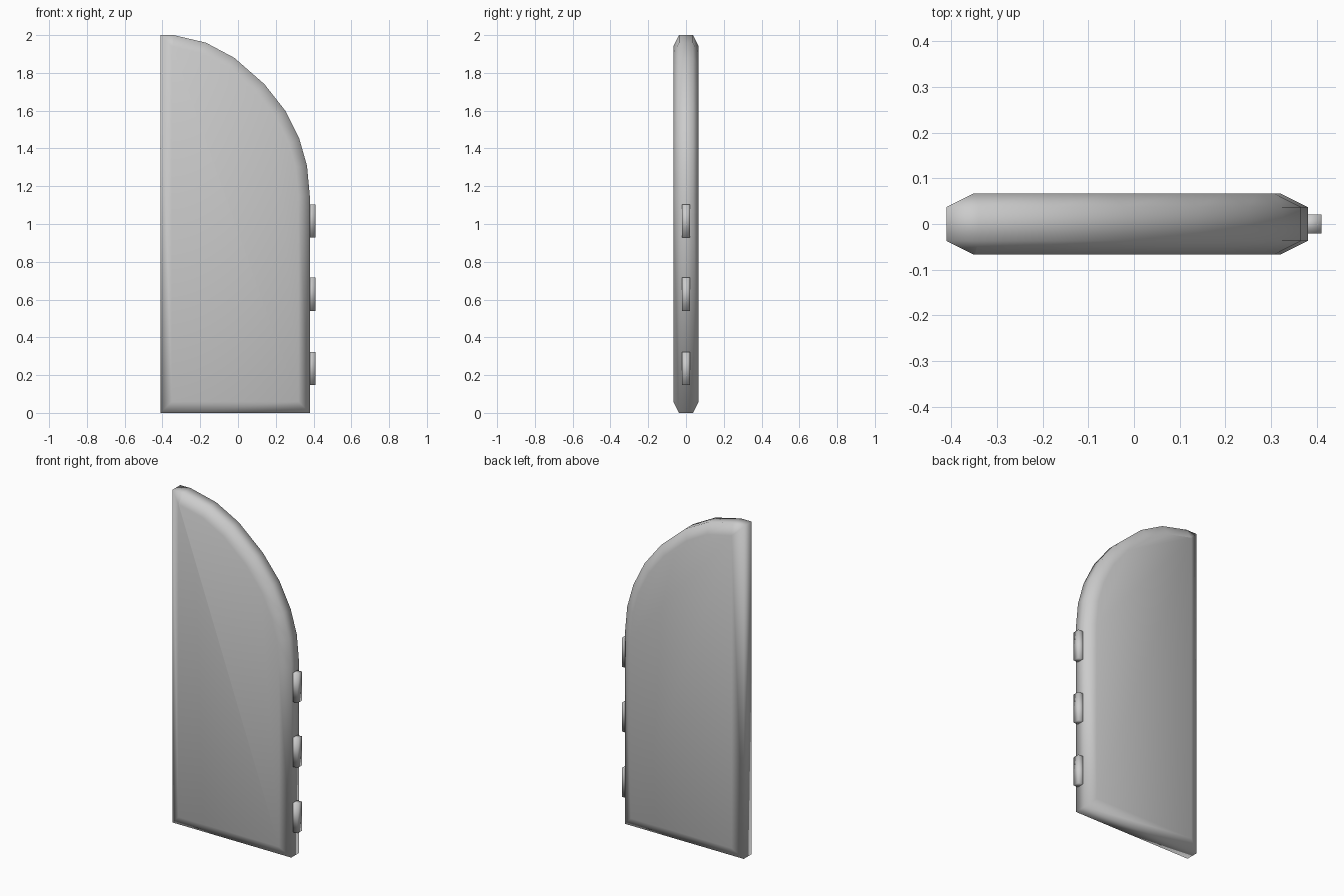
import bpy, bmesh, math

if "Cube" in bpy.data.objects:
    bpy.data.objects.remove(bpy.data.objects["Cube"])

# Outline of the slab in x, z: square bottom and left side, arched upper right
OUTLINE = [(-0.41, 0), (0.38, 0), (0.38, 1.15), (0.365, 1.31), (0.325, 1.45),
           (0.25, 1.60), (0.14, 1.74), (-0.02, 1.88), (-0.17, 1.96),
           (-0.34, 2.0), (-0.41, 2.0)]
RIM, FACE, INSET = 0.037, 0.067, 0.06


def finish(name, bm, angle):
    bmesh.ops.recalc_face_normals(bm, faces=bm.faces)
    mesh = bpy.data.meshes.new(name)
    bm.to_mesh(mesh)
    bm.free()
    obj = bpy.data.objects.new(name, mesh)
    bpy.context.collection.objects.link(obj)
    bpy.ops.object.select_all(action='DESELECT')
    obj.select_set(True)
    bpy.context.view_layer.objects.active = obj
    bpy.ops.object.shade_smooth_by_angle(angle=math.radians(angle))
    return obj


# Door slab: extruded outline with both faces raised over a wide bevel
bm = bmesh.new()
front = bm.faces.new([bm.verts.new((x, -RIM, z)) for x, z in OUTLINE])
ext = bmesh.ops.extrude_face_region(bm, geom=[front], use_keep_orig=True)
back_verts = [g for g in ext['geom'] if isinstance(g, bmesh.types.BMVert)]
bmesh.ops.translate(bm, verts=back_verts, vec=(0, 2 * RIM, 0))
bmesh.ops.recalc_face_normals(bm, faces=bm.faces)
caps = [f for f in bm.faces if len(f.verts) > 4]
bmesh.ops.inset_individual(bm, faces=caps, thickness=INSET, depth=0,
                           use_even_offset=True)
for f in caps:
    side = 1 if f.calc_center_median().y > 0 else -1
    for v in f.verts:
        v.co.y = side * FACE
finish("door_slab", bm, 66)

# Three hinge plates along the right edge
for i, z in enumerate((0.235, 0.628, 1.017)):
    bm = bmesh.new()
    bmesh.ops.create_cube(bm, size=1)
    for v in bm.verts:
        v.co.x = 0.385 + v.co.x * 0.05
        v.co.y *= 0.042
        v.co.z = z + v.co.z * 0.175
    finish(f"hinge_{i + 1}", bm, 100)
